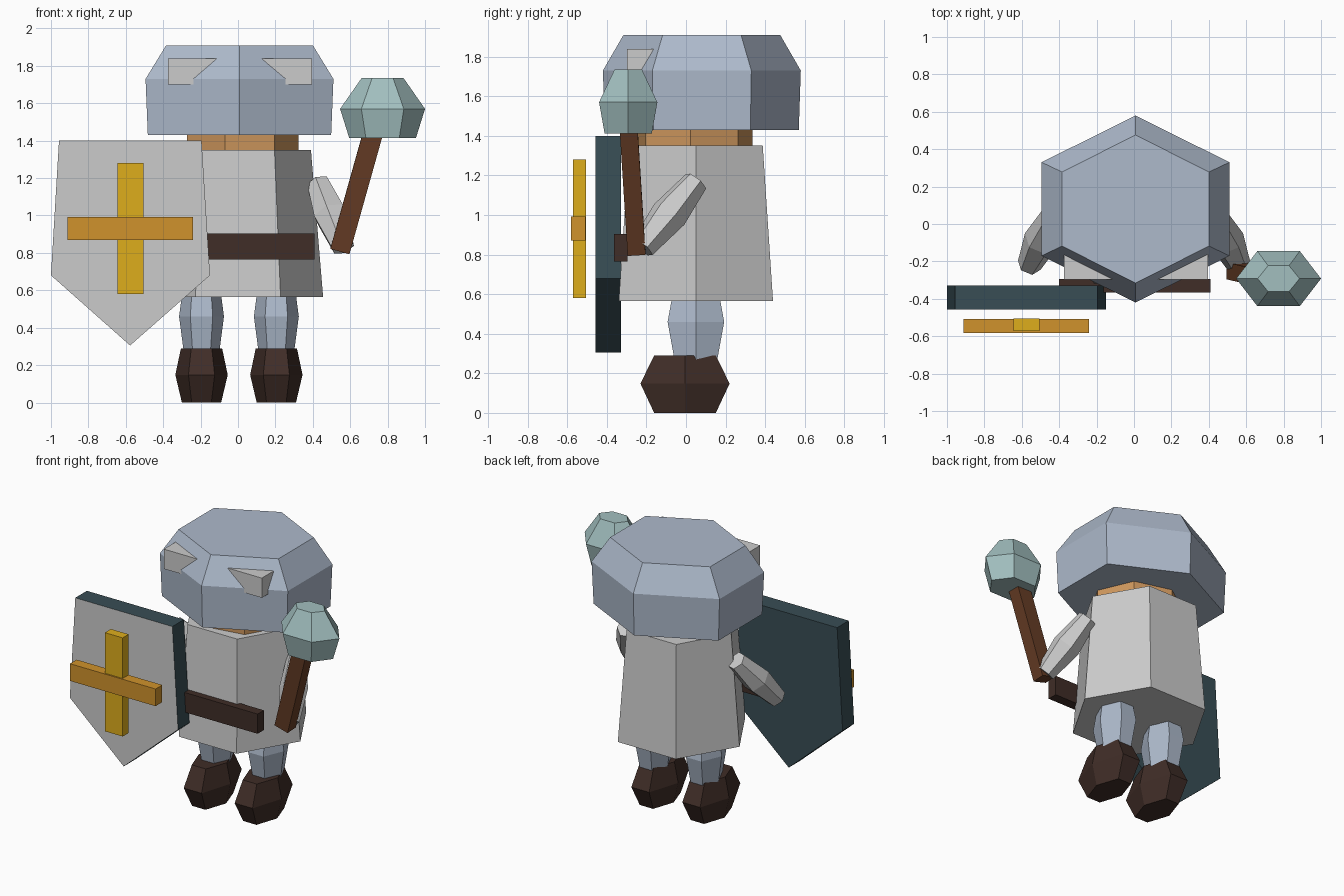
import bpy, bmesh
from math import cos, sin, radians, tau
from mathutils import Vector

if "Cube" in bpy.data.objects:
    bpy.data.objects.remove(bpy.data.objects["Cube"])


def paint(name, rgb):
    m = bpy.data.materials.new(name)
    m.diffuse_color = (*rgb, 1)
    m.use_nodes = True
    m.node_tree.nodes["Principled BSDF"].inputs["Base Color"].default_value = m.diffuse_color
    return m


steel = paint("steel", (0.42, 0.49, 0.60))
skin = paint("skin", (0.62, 0.31, 0.11))
leather = paint("leather", (0.05, 0.026, 0.02))
wood = paint("wood", (0.13, 0.045, 0.018))
iron = paint("iron", (0.36, 0.52, 0.52))
slate = paint("slate", (0.04, 0.075, 0.09))
plain = paint("plain", (0.8, 0.8, 0.8))
gold = paint("gold", (0.73, 0.42, 0.012))
bronze = paint("bronze", (0.63, 0.29, 0.025))


def finish(name, bm, mat):
    bmesh.ops.recalc_face_normals(bm, faces=bm.faces)
    me = bpy.data.meshes.new(name)
    bm.to_mesh(me)
    bm.free()
    ob = bpy.data.objects.new(name, me)
    bpy.context.collection.objects.link(ob)
    if mat:
        me.materials.append(mat)
    return ob


def loft(name, sides, rings, center, mat=None, phase=0, axis=(0, 0, 1)):
    """Stack of n-gon rings (height, x radius, y radius) along an axis."""
    bm = bmesh.new()
    q = Vector((0, 0, 1)).rotation_difference(Vector(axis))
    loops = []
    for h, rx, ry in rings:
        angles = [radians(phase) + tau * i / sides for i in range(sides)]
        loops.append([bm.verts.new(Vector(center) + q @ Vector((rx * cos(a), ry * sin(a), h)))
                      for a in angles])
    for lo, hi in zip(loops, loops[1:]):
        for i in range(sides):
            j = (i + 1) % sides
            bm.faces.new((lo[i], lo[j], hi[j], hi[i]))
    bm.faces.new(loops[0])
    bm.faces.new(loops[-1])
    return finish(name, bm, mat)


def box(name, x, y, z, mat=None):
    bm = bmesh.new()
    bmesh.ops.create_cube(bm, size=1)
    for v in bm.verts:
        v.co = [(r[0] + r[1]) / 2 + c * (r[1] - r[0]) for r, c in zip((x, y, z), v.co)]
    return finish(name, bm, mat)


# Helmet with brow bar poking through its front, and head
loft("helmet", 6, [(1.43, .566, .49), (1.73, .58, .50), (1.91, .453, .396)],
     (.008, .08, 0), steel, 30)
box("brow_bar", (-.375, .395), (-.297, -.12), (1.70, 1.84))
loft("head", 7, [(1.30, .31, .30), (1.60, .31, .30)], (.015, .04, 0), skin, -3.2)

# Tunic and belt
loft("tunic", 6, [(.565, .455, .45), (1.35, .39, .39)], (0, .05, 0))
box("belt", (-.40, .41), (-.365, -.295), (.765, .905), leather)

# Legs, shoes and arms on both sides
for side, s in (("left", -1), ("right", 1)):
    x = .005 + s * .20
    loft(side + "_leg", 6, [(.27, .095, .125), (.46, .12, .165), (.65, .095, .125)],
         (x, .05, 0), steel)
    loft(side + "_shoe", 6, [(0, .105, .18), (.148, .14, .26), (.29, .11, .18)],
         (x, -.005, 0), leather)
    shoulder, hand = Vector((s * .43, .05, 1.17)), Vector((s * .56, -.22, .835))
    length = (hand - shoulder).length
    loft(side + "_arm", 6, [(0, .065, .065), (length / 2, .095, .095), (length, .065, .065)],
         shoulder, None, 30, hand - shoulder)

# Mace
grip, top = Vector((.545, -.25, .81)), Vector((.73, -.292, 1.47))
loft("mace_shaft", 4, [(0, .075, .064), ((top - grip).length, .075, .064)],
     grip, wood, 45, top - grip)
loft("mace_head", 6, [(1.413, .178, .138), (1.57, .227, .17), (1.735, .112, .08)],
     (.773, -.292, 0), iron)

# Shield: extruded outline with a pale front face
bm = bmesh.new()
outline = [(-.957, 1.40), (-.195, 1.40), (-.15, .68), (-.577, .305), (-1.0, .68)]
face = bm.faces.new([bm.verts.new((x, -.458, z)) for x, z in outline])
new = bmesh.ops.extrude_face_region(bm, geom=[face], use_keep_orig=True)["geom"]
bmesh.ops.translate(bm, vec=(0, .13, 0), verts=[g for g in new if isinstance(g, bmesh.types.BMVert)])
shield = finish("shield", bm, slate)
shield.data.materials.append(plain)
for p in shield.data.polygons:
    if p.center.y < -.45:
        p.material_index = 1

# Cross in front of the shield
box("shield_cross_upright", (-.645, -.505), (-.572, -.505), (.58, 1.28), gold)
box("shield_cross_bar", (-.912, -.24), (-.582, -.507), (.87, .992), bronze)
